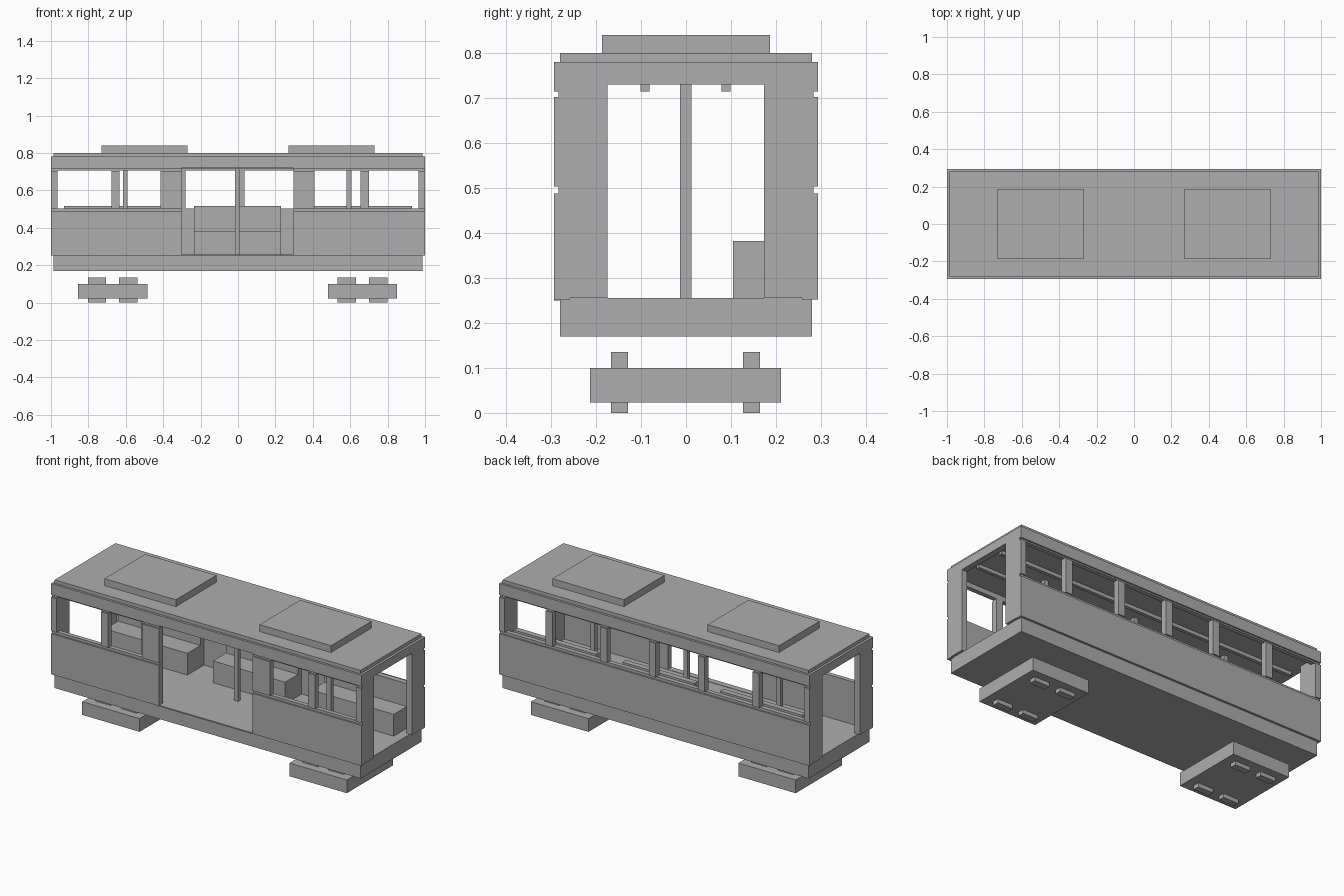
import bpy
import bmesh
from mathutils import Matrix, Vector

cube = bpy.data.objects.get("Cube")
if cube:
    bpy.data.objects.remove(cube, do_unlink=True)

# Single plain grey finish
grey = bpy.data.materials.new("plain_grey")
grey.use_nodes = True
grey.diffuse_color = (0.42, 0.42, 0.42, 1)
grey.node_tree.nodes["Principled BSDF"].inputs["Base Color"].default_value = (0.42, 0.42, 0.42, 1)


def build(name, boxes):
    """One object from boxes given as (x range, y range, z range)."""
    bm = bmesh.new()
    for spans in boxes:
        lo = Vector([min(s) for s in spans])
        hi = Vector([max(s) for s in spans])
        place = Matrix.Translation((lo + hi) / 2) @ Matrix.Diagonal((*(hi - lo), 1))
        bmesh.ops.create_cube(bm, size=1, matrix=place)
    mesh = bpy.data.meshes.new(name)
    bm.to_mesh(mesh)
    bm.free()
    mesh.materials.append(grey)
    obj = bpy.data.objects.new(name, mesh)
    bpy.context.collection.objects.link(obj)
    return obj


FLOOR, CEILING, TOP = 0.255, 0.735, 0.78
SILL, HEAD, DOOR_HEAD = 0.503, 0.707, 0.72
INNER, CORE, OUTER = 0.258, 0.284, 0.293
END_IN = 0.965

# Underframe and roof slabs, roof units
build("floor_slab", [((-0.986, 0.986), (-0.28, 0.28), (0.17, FLOOR))])
build("roof_slab", [((-0.986, 0.986), (-0.28, 0.28), (CEILING, 0.80))])
for side, s in (("left", 1), ("right", -1)):
    build(f"roof_unit_{side}", [((s * 0.27, s * 0.73), (-0.187, 0.187), (0.80, 0.84))])


def wall_band(y_sign, x_span, z0, z1, clad0, clad1):
    """A structural strip with thinner cladding; the gap between claddings is a groove."""
    return [(x_span, (y_sign * INNER, y_sign * CORE), (z0, z1)),
            (x_span, (y_sign * CORE, y_sign * OUTER), (clad0, clad1))]


def side_wall(name, y_sign, lower_spans, piers):
    boxes = wall_band(y_sign, (-1, 1), DOOR_HEAD, TOP, DOOR_HEAD, TOP)
    for span in lower_spans:
        boxes += wall_band(y_sign, span, 0.252, SILL, 0.252, 0.488)
        boxes += wall_band(y_sign, span, HEAD, DOOR_HEAD, 0.715, DOOR_HEAD)
    for pier in piers:
        boxes += wall_band(y_sign, pier, SILL, HEAD, SILL, 0.702)
    build(name, boxes)


# Side walls: doorway at the front, six windows at the back
corners = [(-1, -END_IN), (END_IN, 1)]
side_wall("front_wall", -1, [(-1, -0.303), (0.298, 1)],
          corners + [(-0.677, -0.634), (-0.414, -0.303), (0.298, 0.41), (0.655, 0.70)])
side_wall("back_wall", 1, [(-1, 1)],
          corners + [(c - 0.022, c + 0.022) for c in (-0.655, -0.303, 0.012, 0.327, 0.678)])
build("door_threshold", [((-0.303, 0.298), (-OUTER, -0.258), (0.25, 0.257))])

# End frames with open gangways
for side, s in (("left", 1), ("right", -1)):
    x_span = (s * END_IN, s * 1.0)
    build(f"end_frame_{side}", [
        (x_span, (-INNER, -0.175), (FLOOR, TOP)),
        (x_span, (0.173, INNER), (FLOOR, TOP)),
        (x_span, (-0.175, 0.173), (0.73, TOP)),
    ])

# Benches along the back wall
for name, span in (("right", (-0.93, -0.40)), ("middle", (-0.235, 0.23)), ("left", (0.40, 0.93))):
    build(f"bench_{name}", [
        (span, (0.105, INNER), (FLOOR, 0.382)),
        (span, (0.225, INNER), (0.382, 0.515)),
    ])

# Grab poles and ceiling rails
build("grab_poles", [((x - 0.013, x + 0.013), (-0.013, 0.012), (FLOOR, CEILING))
                     for x in (-0.603, -0.004, 0.594)])
build("ceiling_rails", [((-END_IN, END_IN), (y - 0.01, y + 0.01), (0.715, CEILING))
                        for y in (-0.091, 0.089)])

# Bogies with block wheels
for side, s in (("left", 1), ("right", -1)):
    cx = s * 0.668 - 0.002
    build(f"bogie_{side}", [((cx - 0.185, cx + 0.185), (-0.213, 0.211), (0.023, 0.10))])
    build(f"wheels_{side}", [((cx + dx - 0.049, cx + dx + 0.049), (y - 0.019, y + 0.019), (0, 0.135))
                             for dx in (-0.084, 0.084) for y in (-0.148, 0.146)])
